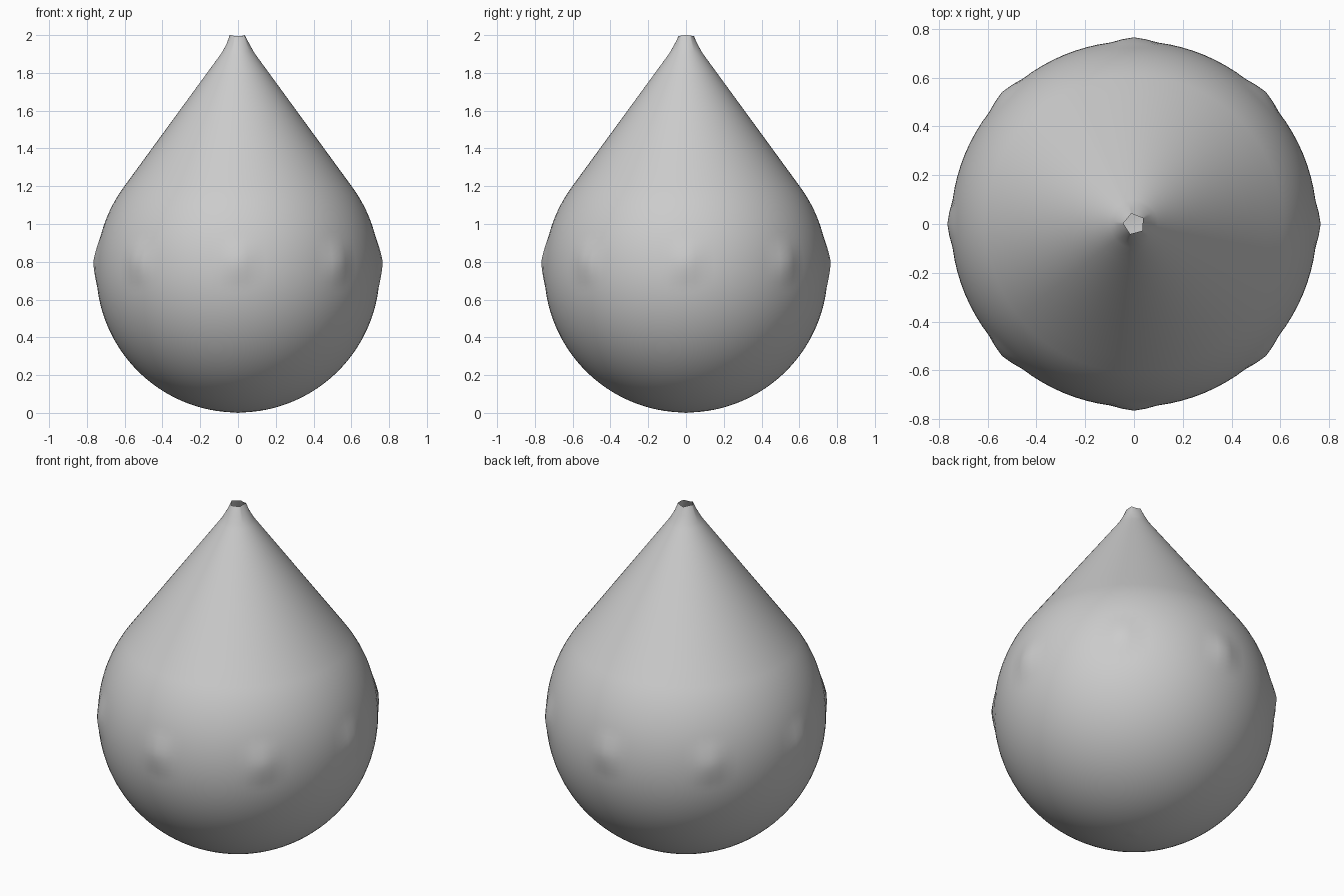
import bpy, bmesh, math

if "Cube" in bpy.data.objects:
    bpy.data.objects.remove(bpy.data.objects["Cube"])

SEG = 96
R, CZ = 0.75, 0.752

# Profile: round belly blending tangentially into a straight cone and narrow neck
T = math.radians(36)
profile = []
N = 56
for i in range(1, N + 1):
    a = -math.pi / 2 + (math.pi / 2 + T) * i / N
    profile.append((R * math.cos(a), CZ + R * math.sin(a)))
r0, z0 = profile[-1]
for i in range(1, 9):
    t = i / 8
    profile.append((r0 + (0.098 - r0) * t, z0 + (1.89 - z0) * t))
profile += [(0.083, 1.912), (0.062, 1.95)]


def bump(a, z):
    """Small pointed bulge at eight places round the belly."""
    step = math.pi / 4
    da = (a + step / 2) % step - step / 2
    d = math.hypot(da * R, (z - 0.8) * 0.75)
    return 0.018 * max(0.0, 1 - d / 0.1)


bm = bmesh.new()
rings = []
for r, z in profile:
    ring = []
    for j in range(SEG):
        a = 2 * math.pi * j / SEG
        rr = r + bump(a, z)
        ring.append(bm.verts.new((rr * math.cos(a), rr * math.sin(a), z)))
    rings.append(ring)

# Open five-sided mouth at the tip
mouth = []
for j in range(SEG):
    a = 2 * math.pi * j / SEG
    s = 2 * math.pi / 5
    da = (a - math.radians(105) + s / 2) % s - s / 2
    rr = 0.044 * math.cos(s / 2) / math.cos(s / 2 - abs(da))
    mouth.append(bm.verts.new((rr * math.cos(a), rr * math.sin(a), 1.997 + 0.003 * math.cos(2 * a))))
rings.append(mouth)

for lo, hi in zip(rings, rings[1:]):
    for j in range(SEG):
        k = (j + 1) % SEG
        bm.faces.new((lo[j], lo[k], hi[k], hi[j]))

# Rounded bottom
pole = bm.verts.new((0, 0, 0))
for j in range(SEG):
    bm.faces.new((pole, rings[0][(j + 1) % SEG], rings[0][j]))

mesh = bpy.data.meshes.new("drop_body")
bm.to_mesh(mesh)
bm.free()
body = bpy.data.objects.new("drop_body", mesh)
bpy.context.collection.objects.link(body)
for p in mesh.polygons:
    p.use_smooth = True
